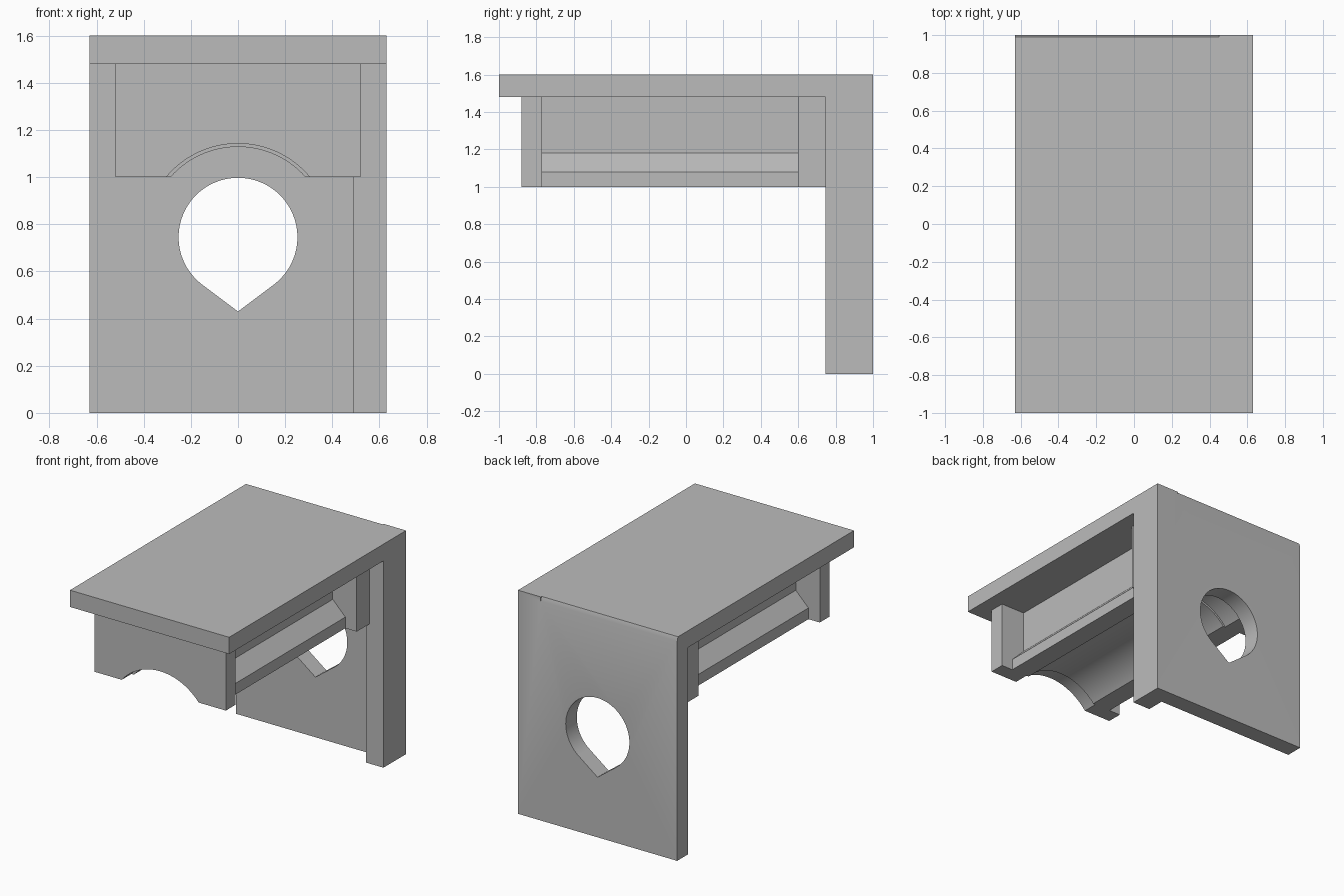
import bpy, bmesh
from math import sin, cos, acos, asin, pi, radians

cube = bpy.data.objects.get("Cube")
if cube:
    bpy.data.objects.remove(cube, do_unlink=True)

grey = bpy.data.materials.new("plain_grey")
grey.use_nodes = True
colour = (0.5, 0.5, 0.5, 1)
grey.diffuse_color = colour
grey.node_tree.nodes["Principled BSDF"].inputs["Base Color"].default_value = colour

HALF_W = 0.63      # half width of the shell
UNDER = 1.48       # underside of the top plate
AXIS_Z = 0.745     # height of the hole axis


def prism(name, profile, start, end, axis="Y"):
    """Extrude a profile along Y (x, z points) or along X (y, z points)."""
    bm = bmesh.new()
    place = (lambda p: (p[0], start, p[1])) if axis == "Y" else (lambda p: (start, p[0], p[1]))
    face = bm.faces.new([bm.verts.new(place(p)) for p in profile])
    out = bmesh.ops.extrude_face_region(bm, geom=[face])
    moved = [v for v in out["geom"] if isinstance(v, bmesh.types.BMVert)]
    step = (0, end - start, 0) if axis == "Y" else (end - start, 0, 0)
    bmesh.ops.translate(bm, verts=moved, vec=step)
    bmesh.ops.recalc_face_normals(bm, faces=bm.faces[:])
    mesh = bpy.data.meshes.new(name)
    bm.to_mesh(mesh)
    bm.free()
    ob = bpy.data.objects.new(name, mesh)
    mesh.materials.append(grey)
    bpy.context.collection.objects.link(ob)
    return ob


def activate(ob):
    bpy.ops.object.select_all(action="DESELECT")
    ob.select_set(True)
    bpy.context.view_layer.objects.active = ob


def smooth(ob):
    activate(ob)
    bpy.ops.object.shade_smooth_by_angle(angle=radians(25))


def cut(ob, cutter):
    cutter.hide_render = True
    mod = ob.modifiers.new("cut", "BOOLEAN")
    mod.operation = "DIFFERENCE"
    mod.solver = "EXACT"
    mod.object = cutter
    activate(ob)
    bpy.ops.object.modifier_apply(modifier=mod.name)
    bpy.data.objects.remove(cutter, do_unlink=True)


def arc(radius, a0, a1, n=48):
    return [(radius * cos(a0 + (a1 - a0) * i / n),
             AXIS_Z + radius * sin(a0 + (a1 - a0) * i / n)) for i in range(n + 1)]


def saddle_arc(radius, bottom=1.0):
    """Arch over the hole axis, from left to right, ending at the bottom height."""
    a = asin((bottom - AXIS_Z) / radius)
    return arc(radius, a, pi - a)


# L-shaped shell: top plate and back plate
shell = prism("shell", [(-1, UNDER), (-1, 1.6), (1, 1.6), (1, 0), (0.875, 0), (0.875, UNDER)],
              -HALF_W, HALF_W, "X")

# Teardrop hole through the back plate
hole_r, tip = 0.252, 0.315
half = acos(hole_r / tip)
teardrop = arc(hole_r, -pi / 2 + half, 3 * pi / 2 - half, 64) + [(0, AXIS_Z - tip)]
cut(shell, prism("hole_cutter", teardrop, 0.8, 1.1))

# Slim chamfer on the rear top edge
cut(shell, prism("chamfer_cutter", [(0.99, 1.6), (0.988, 1.65), (1.05, 1.65), (1.05, 1.57), (1, 1.57)],
                 -0.7, 0.45, "X"))
smooth(shell)

# Thick rib on the left edge of the back plate
prism("side_rib", [(0.49, 0), (HALF_W, 0), (HALF_W, UNDER), (0.49, UNDER)], 0.745, 0.875)

# End blocks with an arched underside
for name, y0, y1 in (("front_block", -0.88, -0.77), ("rear_block", 0.6, 0.875)):
    outline = [(-0.52, 1), (-0.52, UNDER), (0.52, UNDER), (0.52, 1)]
    smooth(prism(name, outline + saddle_arc(0.397), y0, y1))

# Middle saddle with sloped side ledges
ledge = [(0.43, 1), (0.43, 1.08), (0.33, 1.18), (0.33, UNDER)]
outline = [(-x, z) for x, z in ledge] + ledge[::-1]
smooth(prism("saddle", outline + saddle_arc(0.383), -0.77, 0.6))
